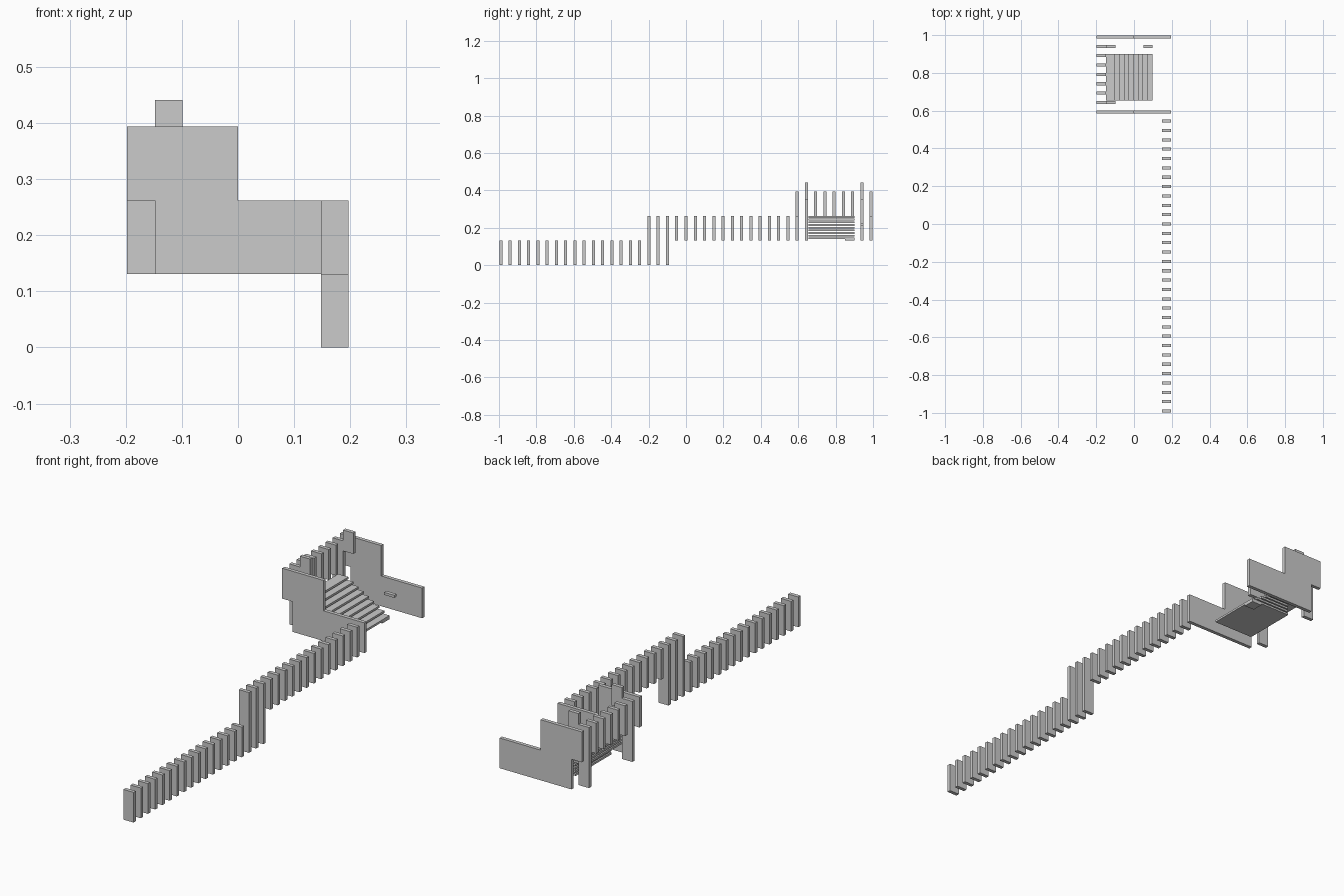
import bpy, bmesh

if "Cube" in bpy.data.objects:
    bpy.data.objects.remove(bpy.data.objects["Cube"])

PITCH = 0.0495   # spacing of the upright slats along y
HALF = 0.008     # half the slat thickness


def prism(name, profile, y0, y1):
    """Extrude an x/z outline from y0 to y1."""
    bm = bmesh.new()
    face = bm.faces.new([bm.verts.new((x, y0, z)) for x, z in profile])
    ext = bmesh.ops.extrude_face_region(bm, geom=[face])
    verts = [g for g in ext["geom"] if isinstance(g, bmesh.types.BMVert)]
    bmesh.ops.translate(bm, verts=verts, vec=(0, y1 - y0, 0))
    bmesh.ops.recalc_face_normals(bm, faces=bm.faces)
    mesh = bpy.data.meshes.new(name)
    bm.to_mesh(mesh)
    bm.free()
    obj = bpy.data.objects.new(name, mesh)
    bpy.context.collection.objects.link(obj)
    return obj


def box(name, x0, x1, y0, y1, z0, z1):
    return prism(name, [(x0, z0), (x1, z0), (x1, z1), (x0, z1)], y0, y1)


def slat(name, i, x0, x1, z0, z1):
    y = -0.99 + i * PITCH
    return box(name, x0, x1, y - HALF, y + HALF, z0, z1)


# Long row of slats: low run, overlapping step, raised run
for i in range(32):
    z0 = 0.0 if i < 19 else 0.131
    z1 = 0.131 if i < 16 else 0.262
    slat("walkway_slat", i, 0.148, 0.197, z0, z1)

# Stepped end walls, notched at the lower outer corner
wall = [(-0.148, 0.131), (0.197, 0.131), (0.197, 0.262), (0, 0.262),
        (0, 0.394), (-0.198, 0.394), (-0.198, 0.262), (-0.148, 0.262)]
for i in (32, 40):
    y = -0.99 + i * PITCH
    prism("end_wall", wall, y - HALF, y + HALF)

# Upper slats along the outer side
for i in range(34, 39):
    slat("side_slat", i, -0.198, -0.148, 0.262, 0.394)

# Corner posts with raised caps
for i in (33, 39):
    slat("corner_post", i, -0.198, -0.148, 0.131, 0.394)
    slat("post_cap", i, -0.148, -0.099, 0.35, 0.441)

# Stair treads, each lower one reaching further out
for k in range(9):
    z = 0.139 + k * 0.0143
    left = -0.148 if k > 3 else -0.1
    box("stair_tread", left, 0.098 - k * 0.0247, 0.655, 0.9, z, z + 0.009)
box("bottom_tread", 0.049, 0.098, 0.85, 0.9, 0.132, 0.139)

# Small loose bar beside the stairs
slat("small_bar", 39, 0.049, 0.098, 0.212, 0.223)
